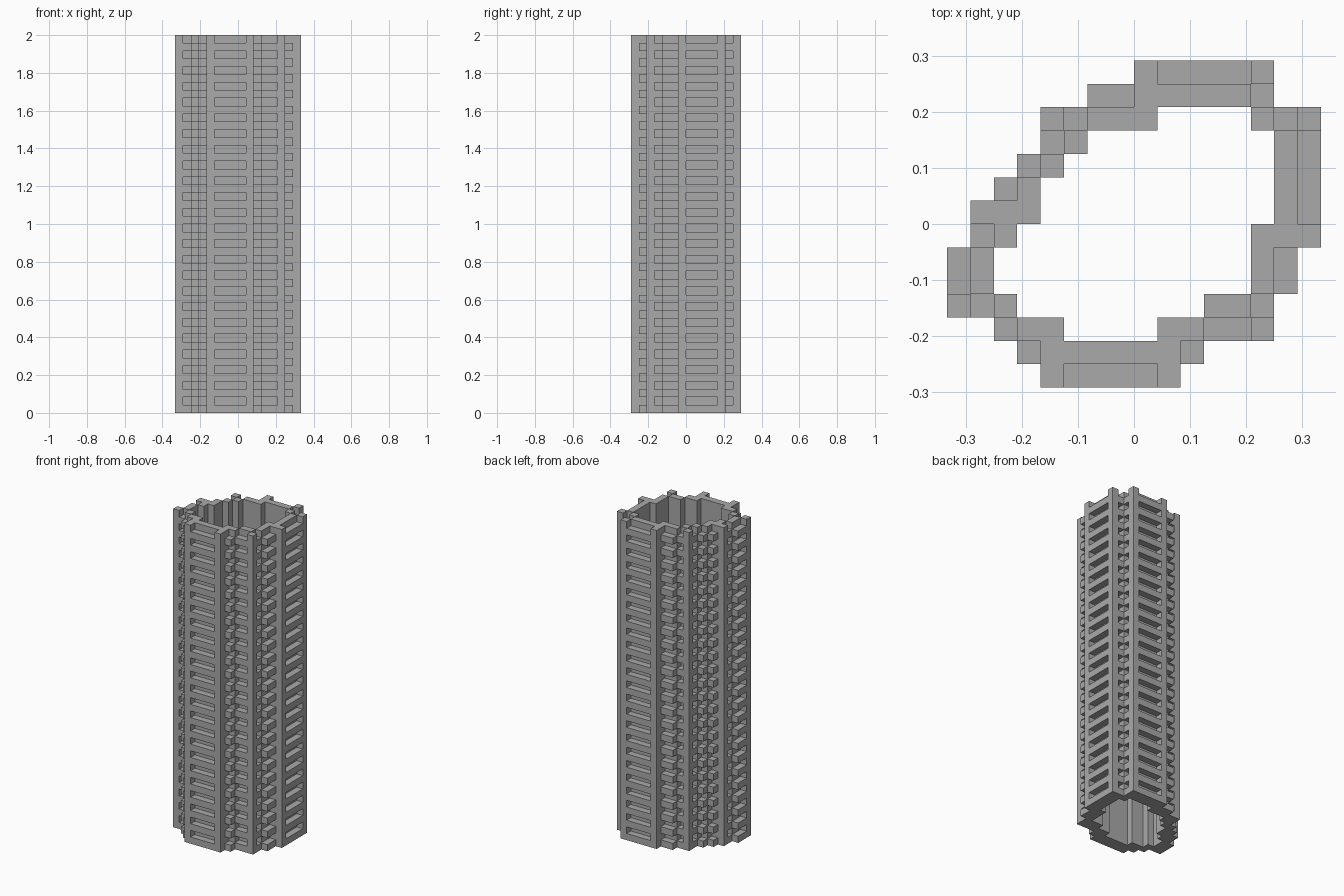
import bpy, bmesh
from mathutils import Vector

cube = bpy.data.objects.get("Cube")
if cube:
    bpy.data.objects.remove(cube, do_unlink=True)

UNIT = 1 / 24          # size of one block
LAYERS = 48

grey = bpy.data.materials.new("concrete_grey")
grey.use_nodes = True
grey.diffuse_color = (0.4, 0.4, 0.4, 1)
bsdf = grey.node_tree.nodes["Principled BSDF"]
bsdf.inputs["Base Color"].default_value = (0.4, 0.4, 0.4, 1)
bsdf.inputs["Roughness"].default_value = 0.8


def block_rect(x0, x1, y0, y1):
    """Plan cells in an inclusive rectangle."""
    return {(x, y) for x in range(x0, x1 + 1) for y in range(y0, y1 + 1)}


# Corner posts of the ten-sided plan
posts = {(0, 6), (5, 6), (7, 4), (7, -1), (5, -5),
         (1, -7), (-4, -7), (-8, -4), (-7, 0), (-4, 4)}

# Stepped rails running between neighbouring posts
rails = (block_rect(1, 4, 6, 6) | block_rect(7, 7, 0, 3)
         | block_rect(-3, 0, -7, -7)
         | {(5, 5), (6, 4), (6, -2), (6, -3), (5, -4),
            (4, -5), (3, -5), (2, -6), (-5, -6), (-6, -5), (-7, -4),
            (-8, -3), (-8, -2), (-7, -1), (-6, 1), (-5, 2), (-4, 3),
            (-3, 4), (-2, 5), (-1, 5)})

# Continuous wall behind the rails
wall = (block_rect(0, 4, 5, 5) | block_rect(-2, 0, 4, 4) | {(5, 4)}
        | block_rect(6, 6, 0, 3) | block_rect(5, 5, -3, -1) | {(6, -1)}
        | block_rect(3, 4, -4, -4) | block_rect(1, 2, -5, -5)
        | block_rect(-4, 1, -6, -6) | block_rect(-5, -4, -5, -5)
        | {(-6, -4)} | block_rect(-7, -7, -3, -2) | {(-6, -1), (-6, 0)}
        | block_rect(-5, -5, 0, 1) | {(-4, 2), (-3, 3)})


def solid(x, y, k):
    if not 0 <= k < LAYERS:
        return False
    return (x, y) in posts or (x, y) in wall or ((x, y) in rails and k % 2 == 0)


def build(name, cells):
    """Mesh only the exposed faces of one part, then merge flat areas."""
    bm = bmesh.new()
    for x, y in sorted(cells):
        for k in range(LAYERS):
            if not solid(x, y, k):
                continue
            centre = Vector((x + 0.5, y + 0.5, k + 0.5))
            for axis in range(3):
                for sign in (-1, 1):
                    n = Vector((0, 0, 0))
                    n[axis] = sign
                    if solid(x + int(n.x), y + int(n.y), k + int(n.z)):
                        continue
                    u = Vector((0, 0, 0))
                    u[(axis + 1) % 3] = 0.5
                    v = n.cross(u)
                    mid = centre + n / 2
                    corners = (mid - u - v, mid + u - v, mid + u + v, mid - u + v)
                    bm.faces.new([bm.verts.new(c * UNIT) for c in corners])
    bmesh.ops.remove_doubles(bm, verts=bm.verts, dist=UNIT / 100)
    bmesh.ops.dissolve_limit(bm, angle_limit=0.01, verts=bm.verts, edges=bm.edges)
    mesh = bpy.data.meshes.new(name)
    bm.to_mesh(mesh)
    bm.free()
    mesh.materials.append(grey)
    bpy.context.collection.objects.link(bpy.data.objects.new(name, mesh))


build("corner_posts", posts)
build("floor_rails", rails)
build("inner_wall", wall)
